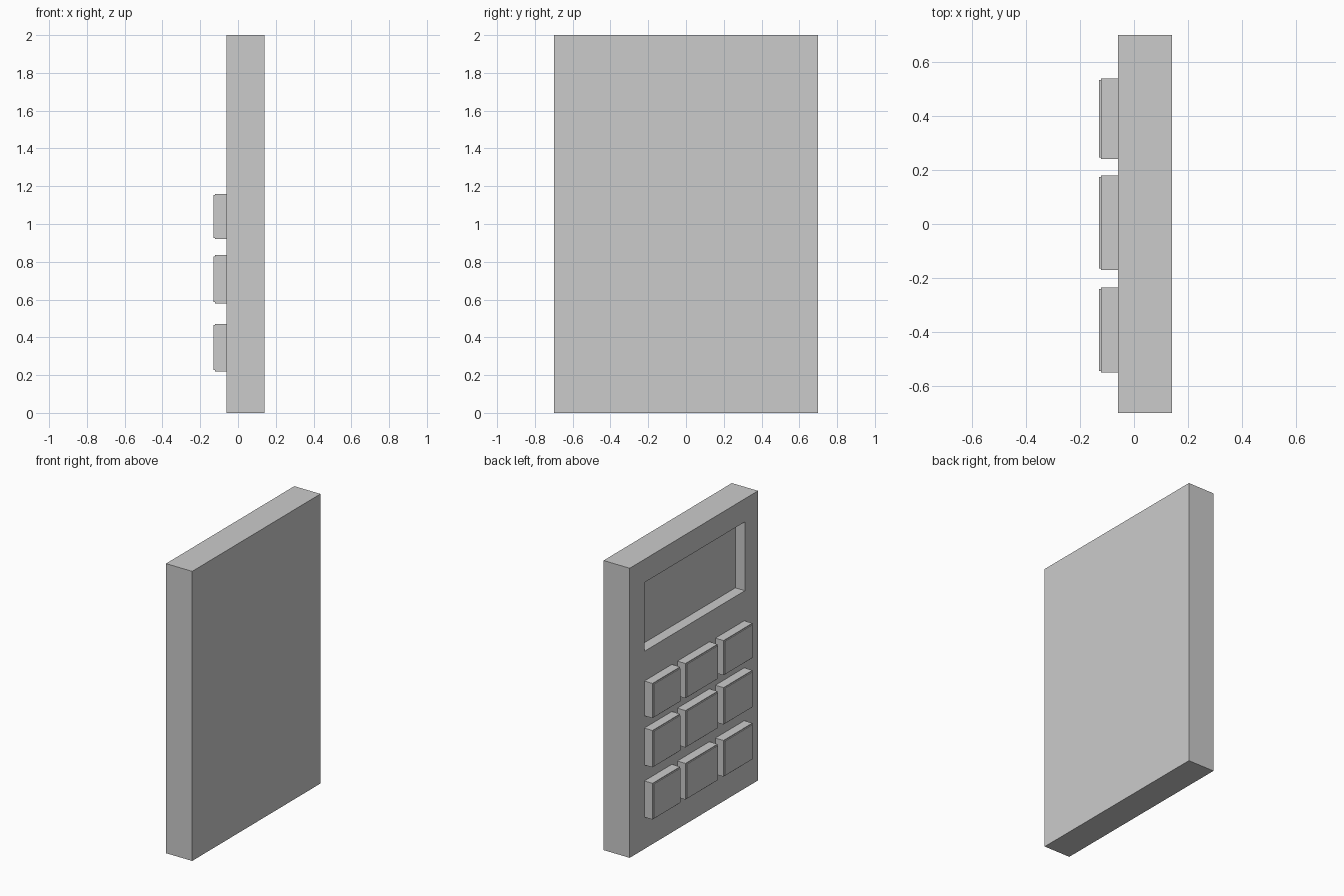
import bpy

if "Cube" in bpy.data.objects:
    bpy.data.objects.remove(bpy.data.objects["Cube"])


def box(name, x, y, z):
    """Axis-aligned box from (min, max) ranges."""
    bpy.ops.mesh.primitive_cube_add(size=1, location=[(a + b) / 2 for a, b in (x, y, z)])
    ob = bpy.context.object
    ob.name = name
    ob.scale = [b - a for a, b in (x, y, z)]
    bpy.ops.object.transform_apply(location=False, rotation=False, scale=True)
    return ob


# Slab body with a recessed display window in its -x face
body = box("calculator_body", (-0.06, 0.14), (-0.7, 0.7), (0, 2))
cutter = box("display_cutter", (-0.2, 0.013), (-0.557, 0.537), (1.365, 1.84))
cutter.hide_render = True
cutter.hide_set(True)
cut = body.modifiers.new("display_recess", 'BOOLEAN')
cut.operation = 'DIFFERENCE'
cut.solver = 'EXACT'
cut.object = cutter

# Three by three keypad, each key with a thin raised cap
columns = [(0.24, 0.54), (-0.17, 0.18), (-0.55, -0.235)]
rows = [(0.92, 1.16), (0.58, 0.835), (0.22, 0.47)]
inset = 0.006
for r, (z0, z1) in enumerate(rows):
    for c, (y0, y1) in enumerate(columns):
        tag = f"{r + 1}_{c + 1}"
        box(f"key_{tag}", (-0.122, -0.06), (y0, y1), (z0, z1))
        box(f"key_cap_{tag}", (-0.129, -0.122),
            (y0 + inset, y1 - inset), (z0 + inset, z1 - inset))
